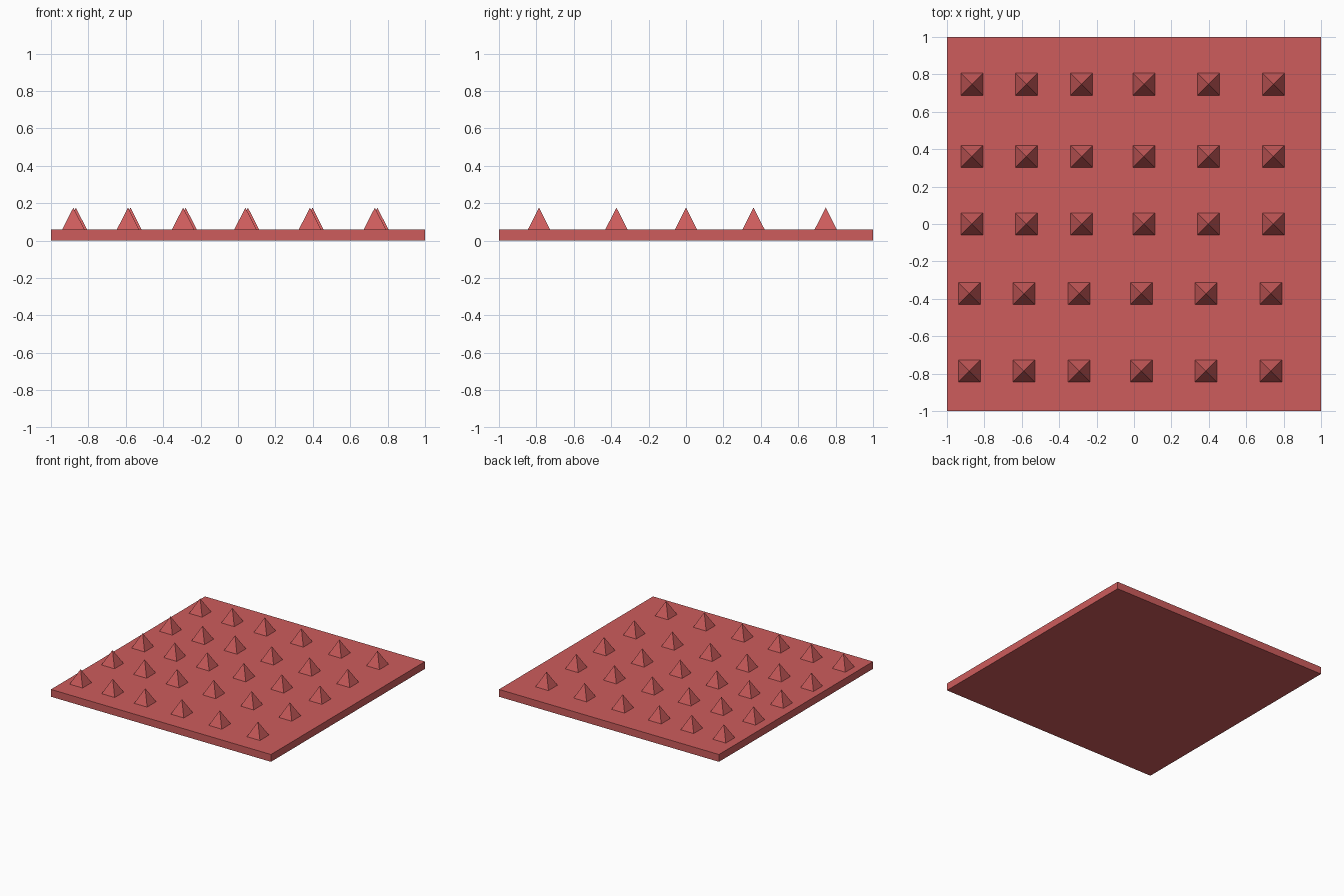
import bpy
import bmesh
from mathutils import Matrix

if "Cube" in bpy.data.objects:
    bpy.data.objects.remove(bpy.data.objects["Cube"])

red = bpy.data.materials.new("soft red")
red.diffuse_color = (0.61, 0.107, 0.107, 1)
red.use_nodes = True
red.node_tree.nodes["Principled BSDF"].inputs["Base Color"].default_value = red.diffuse_color

SLAB_H = 0.06       # plate thickness
SPIKE_H = 0.116     # spike height above the plate
SPIKE_HALF = 0.059  # half the spike base width


def add_object(name, bm):
    mesh = bpy.data.meshes.new(name)
    bm.to_mesh(mesh)
    bm.free()
    mesh.materials.append(red)
    obj = bpy.data.objects.new(name, mesh)
    bpy.context.collection.objects.link(obj)
    return obj


# Base plate
bm = bmesh.new()
bmesh.ops.create_cube(bm, size=1, matrix=Matrix.Translation((0, 0, SLAB_H / 2))
                      @ Matrix.Diagonal((2, 2, SLAB_H, 1)))
add_object("base_plate", bm)

# Square pyramid spikes, open underneath where they meet the plate
columns = [-0.867, -0.575, -0.28, 0.053, 0.398, 0.745]
rows = [(0.747, 0), (0.361, 0), (0.0, 0), (-0.372, -0.0134), (-0.786, -0.0134)]
corners = [(-1, -1), (1, -1), (1, 1), (-1, 1)]

for r, (y, shift) in enumerate(rows):
    for c, x in enumerate(columns):
        bm = bmesh.new()
        base = [bm.verts.new((x + shift + i * SPIKE_HALF, y + j * SPIKE_HALF, SLAB_H))
                for i, j in corners]
        tip = bm.verts.new((x + shift, y, SLAB_H + SPIKE_H))
        for k in range(4):
            bm.faces.new((base[k], base[(k + 1) % 4], tip))
        add_object(f"spike_{r + 1}_{c + 1}", bm)
